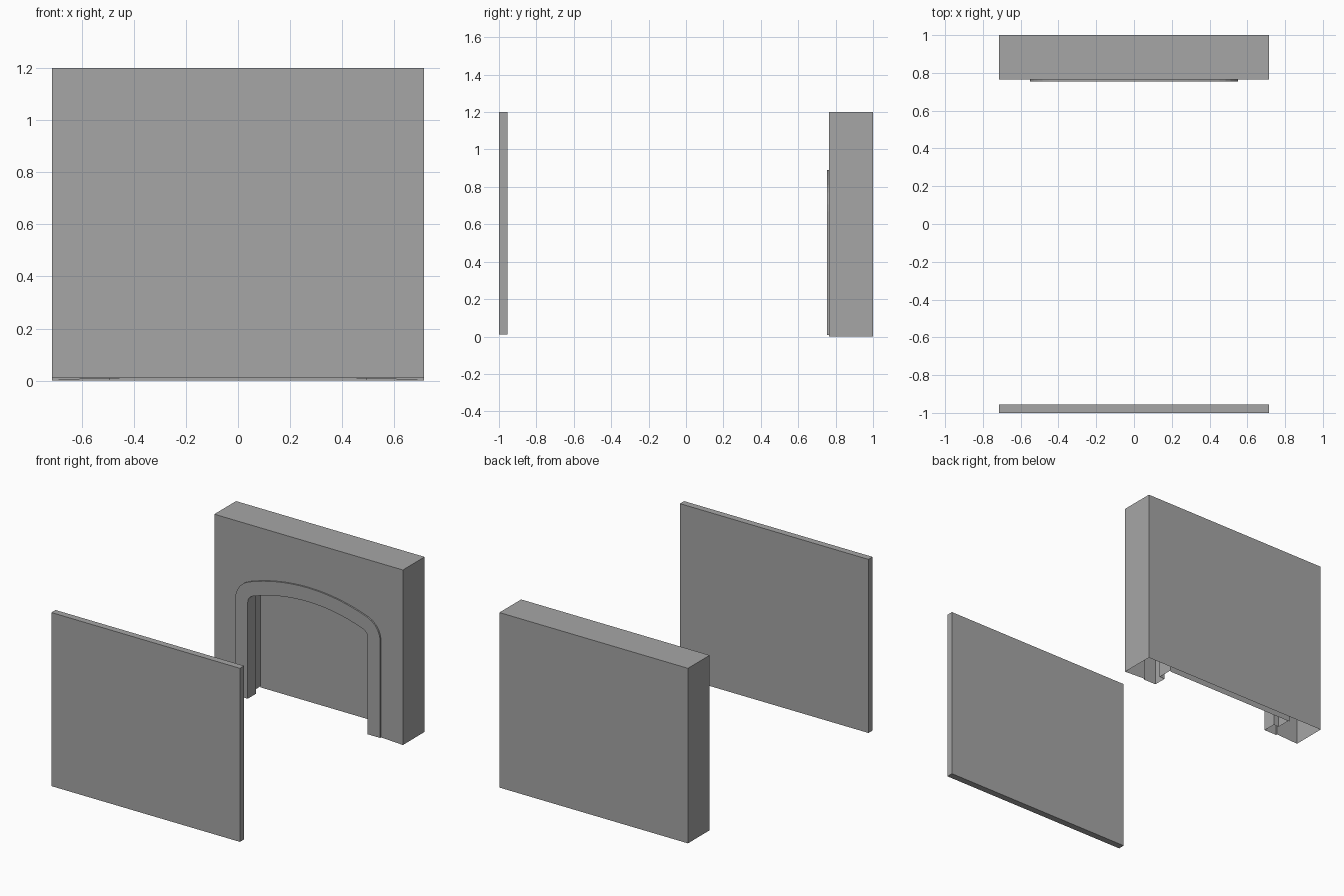
import bpy, bmesh, math

if "Cube" in bpy.data.objects:
    bpy.data.objects.remove(bpy.data.objects["Cube"])

W, H = 0.715, 1.2            # half width and height of both walls
FRONT, BACK = 0.765, 1.0     # arched wall depth range

grey = bpy.data.materials.new("plain grey")
grey.diffuse_color = (0.38, 0.38, 0.38, 1)
grey.use_nodes = True
grey.node_tree.nodes["Principled BSDF"].inputs["Base Color"].default_value = grey.diffuse_color


def finish(name, bm):
    bmesh.ops.remove_doubles(bm, verts=bm.verts, dist=1e-5)
    bmesh.ops.recalc_face_normals(bm, faces=bm.faces)
    me = bpy.data.meshes.new(name)
    bm.to_mesh(me)
    bm.free()
    me.materials.append(grey)
    ob = bpy.data.objects.new(name, me)
    bpy.context.collection.objects.link(ob)
    return ob


def arch(inset, y, z0=0.008):
    """Opening outline from left foot to right foot, inset from the outer trim."""
    a, r, big, cz = 0.55 - inset, 0.15 - inset, 1.306 - inset, -0.416
    fx = a - r
    fz = cz + math.sqrt((big - r) ** 2 - fx ** 2)
    t = math.atan2(fz - cz, fx)          # angle where corner meets crown
    half = [(a, z0)]
    half += [(fx + r * math.cos(t * i / 5), fz + r * math.sin(t * i / 5)) for i in range(6)]
    half += [(big * math.cos(s), cz + big * math.sin(s))
             for s in (t + (math.pi / 2 - t) * i / 8 for i in range(1, 9))]
    left = [(-x, y, z) for x, z in half[:-1]]
    return left + [(x, y, z) for x, z in reversed(half)]


# Thin plain panel at the front
bm = bmesh.new()
bmesh.ops.create_cube(bm, size=1)
for v in bm.verts:
    v.co = (v.co.x * 2 * W, -0.9775 + v.co.y * 0.045, 0.605 + v.co.z * 1.19)
finish("front_panel", bm)

# Arched wall: a shell open underneath, with raised trim and stepped recess
bm = bmesh.new()


def face(points):
    return bm.faces.new([bm.verts.new(p) for p in points])


def rect(y):
    return [(-W, y, 0), (-W, y, H), (W, y, H), (W, y, 0)]


front, back = rect(FRONT), rect(BACK)
face(back)
for i in range(3):                       # sides and top
    face([front[i], front[i + 1], back[i + 1], back[i]])
face(front + arch(0, FRONT)[::-1])       # wall face around the opening

# Trim edge, trim face, jamb, step and recess
loops = [arch(0, FRONT), arch(0, 0.755), arch(0.095, 0.755),
         arch(0.095, 0.845), arch(0.055, 0.845), arch(0.055, 0.952)]
for p, q in zip(loops, loops[1:]):
    for i in range(len(p) - 1):
        face([p[i], p[i + 1], q[i + 1], q[i]])
face(arch(0.055, 0.952, 0.0))            # rear of the recess
finish("arched_wall", bm)
